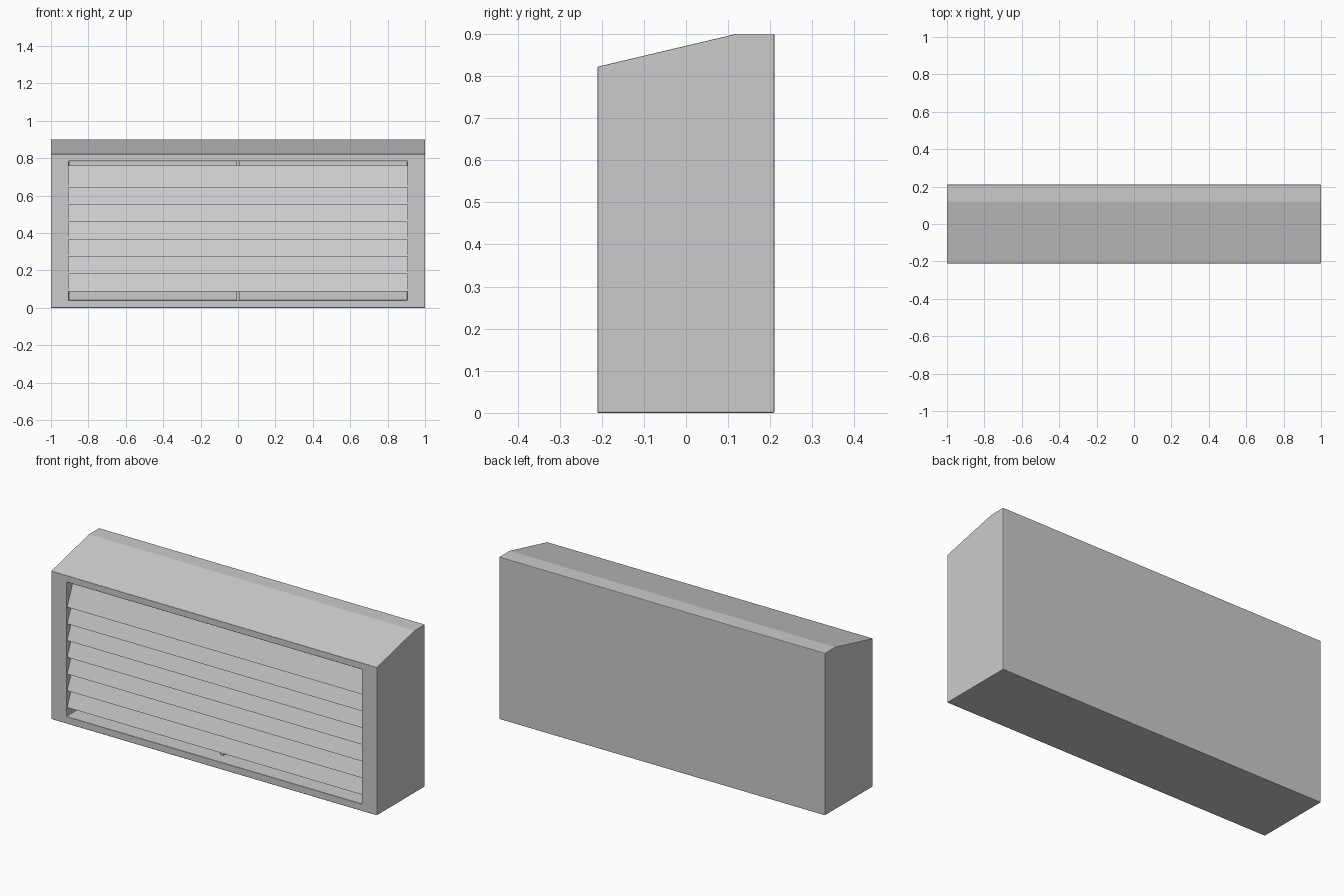
import bpy, bmesh
from mathutils import Vector

if "Cube" in bpy.data.objects:
    bpy.data.objects.remove(bpy.data.objects["Cube"])

def make(name, bm):
    bmesh.ops.recalc_face_normals(bm, faces=bm.faces)
    mesh = bpy.data.meshes.new(name)
    bm.to_mesh(mesh)
    bm.free()
    obj = bpy.data.objects.new(name, mesh)
    bpy.context.collection.objects.link(obj)
    return obj

def prism(name, profile, half_width):
    """Extrude a (y, z) profile along x, centred on x = 0."""
    bm = bmesh.new()
    face = bm.faces.new([bm.verts.new((-half_width, y, z)) for y, z in profile])
    ext = bmesh.ops.extrude_face_region(bm, geom=[face], use_keep_orig=True)
    verts = [v for v in ext["geom"] if isinstance(v, bmesh.types.BMVert)]
    bmesh.ops.translate(bm, verts=verts, vec=(half_width * 2, 0, 0))
    return make(name, bm)

W, D = 0.905, 0.21          # opening half width, casing half depth
Z0, Z1 = 0.04, 0.785        # opening bottom and top
RECESS_Y = -0.06

# Casing: sloped-top body
casing = prism("casing", [(-D, 0), (D, 0), (D, 0.9), (0.12, 0.9), (-D, 0.822)], 1.0)

# Recess pushed into the front face: rim first, then depth
bm = bmesh.new()
bm.from_mesh(casing.data)
bm.normal_update()
front = min(bm.faces, key=lambda f: f.normal.y)
for y in (-D, RECESS_Y):
    front = bmesh.ops.extrude_discrete_faces(bm, faces=[front])["faces"][0]
    for v in front.verts:
        v.co = Vector((W if v.co.x > 0 else -W, y, Z1 if v.co.z > 0.4 else Z0))
bmesh.ops.recalc_face_normals(bm, faces=bm.faces)
bm.to_mesh(casing.data)
bm.free()

# Tiny softened edges
bevel = casing.modifiers.new("soft_edges", "BEVEL")
bevel.width = 0.003
bevel.segments = 2
bevel.limit_method = "ANGLE"
bevel.angle_limit = 0.2

# Tilted louvre slats, lower edge forward
for i in range(7):
    z = 0.088 + i * 0.0928
    prism(f"slat_{i + 1}", [(-0.205, z), (-0.195, z), (-0.146, z + 0.117),
                            (-0.156, z + 0.117)], W)

# Thin centre bar behind the slats
prism("centre_bar", [(-0.14, Z0), (-0.12, Z0), (-0.12, Z1), (-0.14, Z1)], 0.008)
